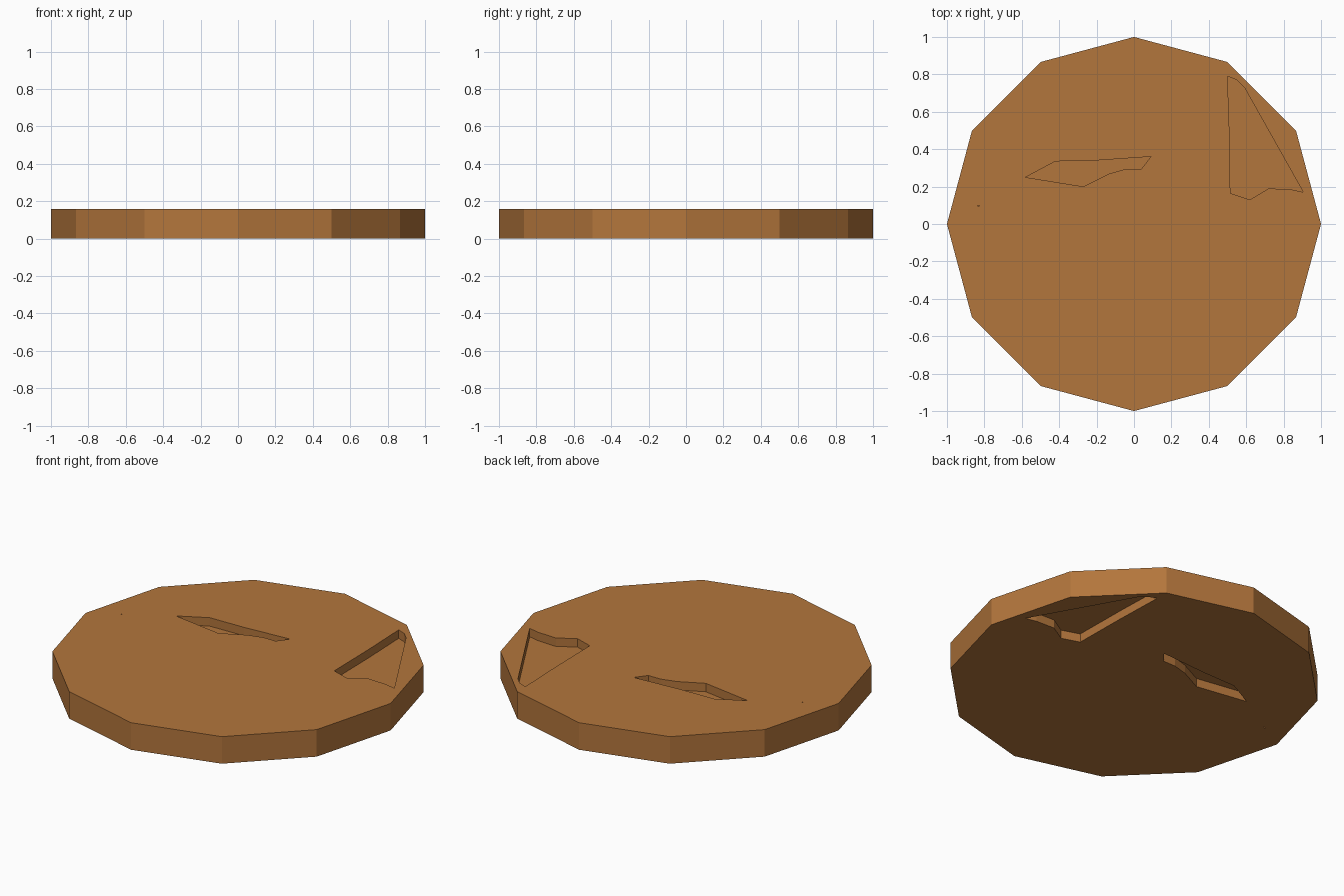
import bpy, bmesh

if "Cube" in bpy.data.objects:
    bpy.data.objects.remove(bpy.data.objects["Cube"])

HEIGHT = 0.16
DEPTH = 0.05

wood = bpy.data.materials.new("warm_wood")
wood.diffuse_color = (0.45, 0.18, 0.045, 1)
wood.use_nodes = True
wood.node_tree.nodes["Principled BSDF"].inputs["Base Color"].default_value = wood.diffuse_color


def prism(name, outline, z0, z1):
    """Closed upright prism from an outline in the ground plane."""
    bm = bmesh.new()
    face = bm.faces.new([bm.verts.new((x, y, z0)) for x, y in outline])
    top = bmesh.ops.extrude_face_region(bm, geom=[face])["geom"]
    bmesh.ops.translate(bm, vec=(0, 0, z1 - z0),
                        verts=[v for v in top if isinstance(v, bmesh.types.BMVert)])
    bmesh.ops.recalc_face_normals(bm, faces=bm.faces)
    mesh = bpy.data.meshes.new(name)
    bm.to_mesh(mesh)
    bm.free()
    obj = bpy.data.objects.new(name, mesh)
    bpy.context.collection.objects.link(obj)
    mesh.materials.append(wood)
    return obj


# Twelve-sided disc
bpy.ops.mesh.primitive_cylinder_add(vertices=12, radius=1, depth=HEIGHT,
                                    location=(0, 0, HEIGHT / 2))
disc = bpy.context.object
disc.name = "wooden_disc"
disc.data.materials.append(wood)

# Outlines of the recesses: long sliver, corner wedge and tiny nick
outlines = [
    [(-0.58, 0.25), (-0.27, 0.20), (-0.13, 0.27), (-0.04, 0.295), (0.04, 0.295),
     (0.09, 0.36), (-0.20, 0.34), (-0.42, 0.335)],
    [(0.50, 0.79), (0.51, 0.50), (0.515, 0.165), (0.62, 0.13), (0.72, 0.19),
     (0.84, 0.185), (0.905, 0.17), (0.59, 0.73), (0.55, 0.77)],
    [(-0.84, 0.10), (-0.83, 0.093), (-0.825, 0.10)],
]

# Cut each recess into both the top and the underside
for outline in outlines:
    for z0, z1 in ((HEIGHT - DEPTH, HEIGHT + 0.1), (-0.1, DEPTH)):
        cutter = prism("recess_cutter", outline, z0, z1)
        cutter.hide_render = True
        mod = disc.modifiers.new("recess", 'BOOLEAN')
        mod.operation = 'DIFFERENCE'
        mod.solver = 'EXACT'
        mod.object = cutter
        bpy.context.view_layer.objects.active = disc
        bpy.ops.object.modifier_apply(modifier=mod.name)
        bpy.data.objects.remove(cutter, do_unlink=True)
